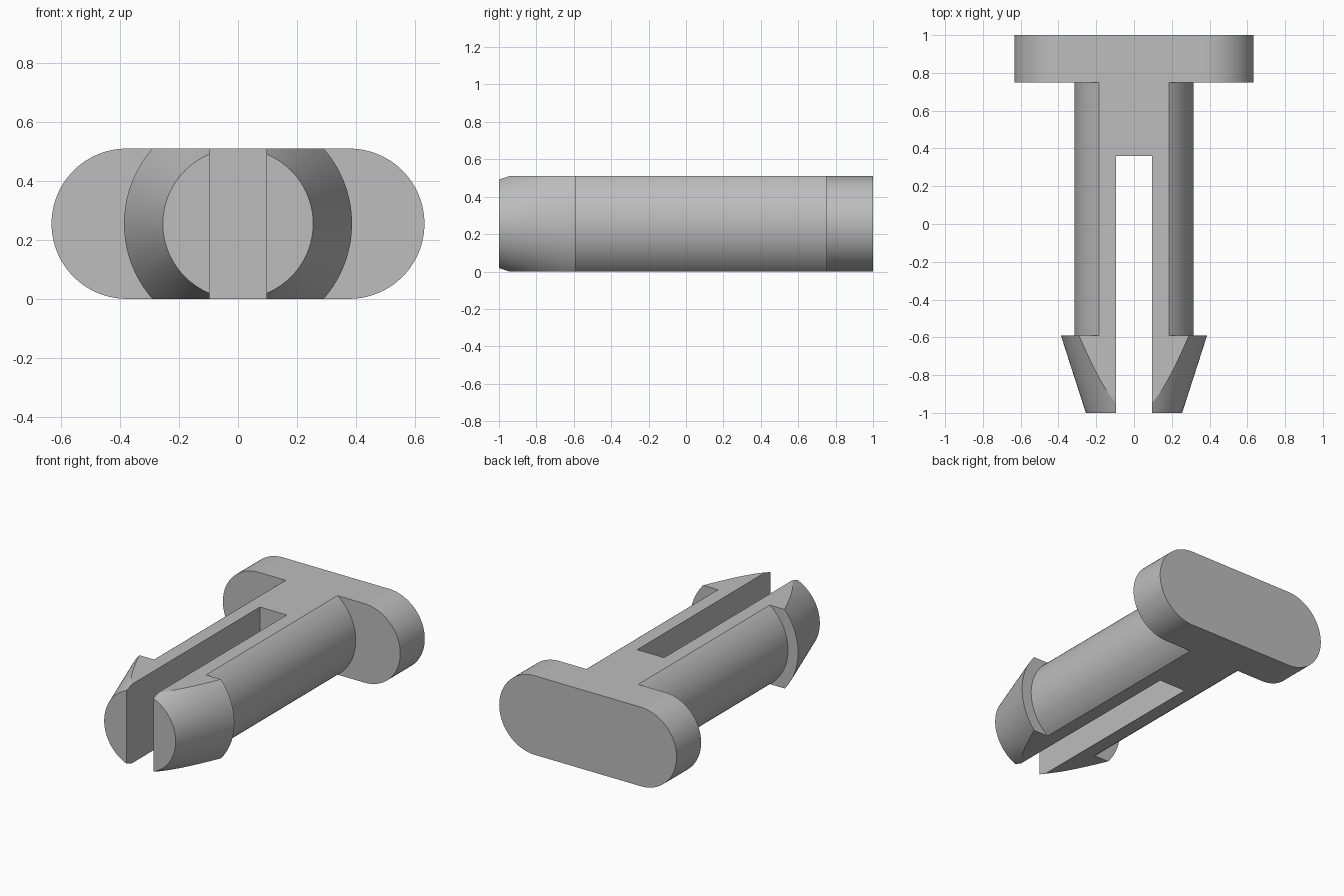
import bpy, bmesh, math
from mathutils import Matrix, Vector

cube = bpy.data.objects.get("Cube")
if cube:
    bpy.data.objects.remove(cube, do_unlink=True)

HALF = 0.255           # half thickness of the whole clip
HEAD_HALF = 0.633      # half width of the head
HEAD_FRONT = 0.75      # where the shaft meets the head
SLOT_HALF = 0.096
SLOT_END = 0.36
SEGMENTS = 128

grey = bpy.data.materials.new("plain grey")
grey.use_nodes = True
colour = (0.51, 0.51, 0.51, 1)
grey.diffuse_color = colour
grey.node_tree.nodes["Principled BSDF"].inputs["Base Color"].default_value = colour


def make_object(name, bm):
    bmesh.ops.recalc_face_normals(bm, faces=bm.faces)
    mesh = bpy.data.meshes.new(name)
    bm.to_mesh(mesh)
    bm.free()
    mesh.materials.append(grey)
    obj = bpy.data.objects.new(name, mesh)
    bpy.context.collection.objects.link(obj)
    return obj


def make_box(name, low, high):
    low, high = Vector(low), Vector(high)
    bm = bmesh.new()
    place = Matrix.Translation((low + high) / 2) @ Matrix.Diagonal((*(high - low), 1))
    bmesh.ops.create_cube(bm, size=1, matrix=place)
    return make_object(name, bm)


def select_only(obj):
    bpy.ops.object.select_all(action='DESELECT')
    obj.select_set(True)
    bpy.context.view_layer.objects.active = obj


def cut(obj, cutter, operation):
    mod = obj.modifiers.new("cut", 'BOOLEAN')
    mod.object, mod.operation, mod.solver = cutter, operation, 'EXACT'
    select_only(obj)
    bpy.ops.object.modifier_apply(modifier=mod.name)
    bpy.data.objects.remove(cutter, do_unlink=True)


def smooth(obj):
    select_only(obj)
    bpy.ops.object.shade_smooth_by_angle(angle=math.radians(15))


# Shaft with barbed tip: a lathed profile of (radius, y) around the y axis
profile = [(0, -1), (HALF, -1), (0.387, -0.59), (0.315, -0.59), (0.315, HEAD_FRONT), (0, HEAD_FRONT)]
bm = bmesh.new()
verts = [bm.verts.new((r, y, HALF)) for r, y in profile]
edges = [bm.edges.new(pair) for pair in zip(verts, verts[1:])]
bmesh.ops.spin(bm, geom=verts + edges, cent=(0, 0, HALF), axis=(0, 1, 0),
               angle=math.tau, steps=SEGMENTS, use_merge=True)
bmesh.ops.remove_doubles(bm, verts=bm.verts, dist=1e-5)
shaft = make_object("split_shaft", bm)

# Flat top and bottom, then the slot between the two prongs
cut(shaft, make_box("flat_cutter", (-1, -2, 0), (1, 2, 2 * HALF)), 'INTERSECT')
cut(shaft, make_box("slot_cutter", (-SLOT_HALF, -2, -1), (SLOT_HALF, SLOT_END, 2)), 'DIFFERENCE')
smooth(shaft)

# Rounded head: a stadium outline pushed back along y
bm = bmesh.new()
outline = []
for side in (1, -1):
    for i in range(SEGMENTS // 2 + 1):
        a = math.pi * i / (SEGMENTS // 2) - math.pi / 2
        x = side * (HEAD_HALF - HALF + HALF * math.cos(a))
        outline.append(bm.verts.new((x, HEAD_FRONT, HALF + side * HALF * math.sin(a))))
face = bm.faces.new(outline)
extruded = bmesh.ops.extrude_face_region(bm, geom=[face], use_keep_orig=True)
moved = [v for v in extruded["geom"] if isinstance(v, bmesh.types.BMVert)]
bmesh.ops.translate(bm, verts=moved, vec=(0, 1 - HEAD_FRONT, 0))
smooth(make_object("rounded_head", bm))
